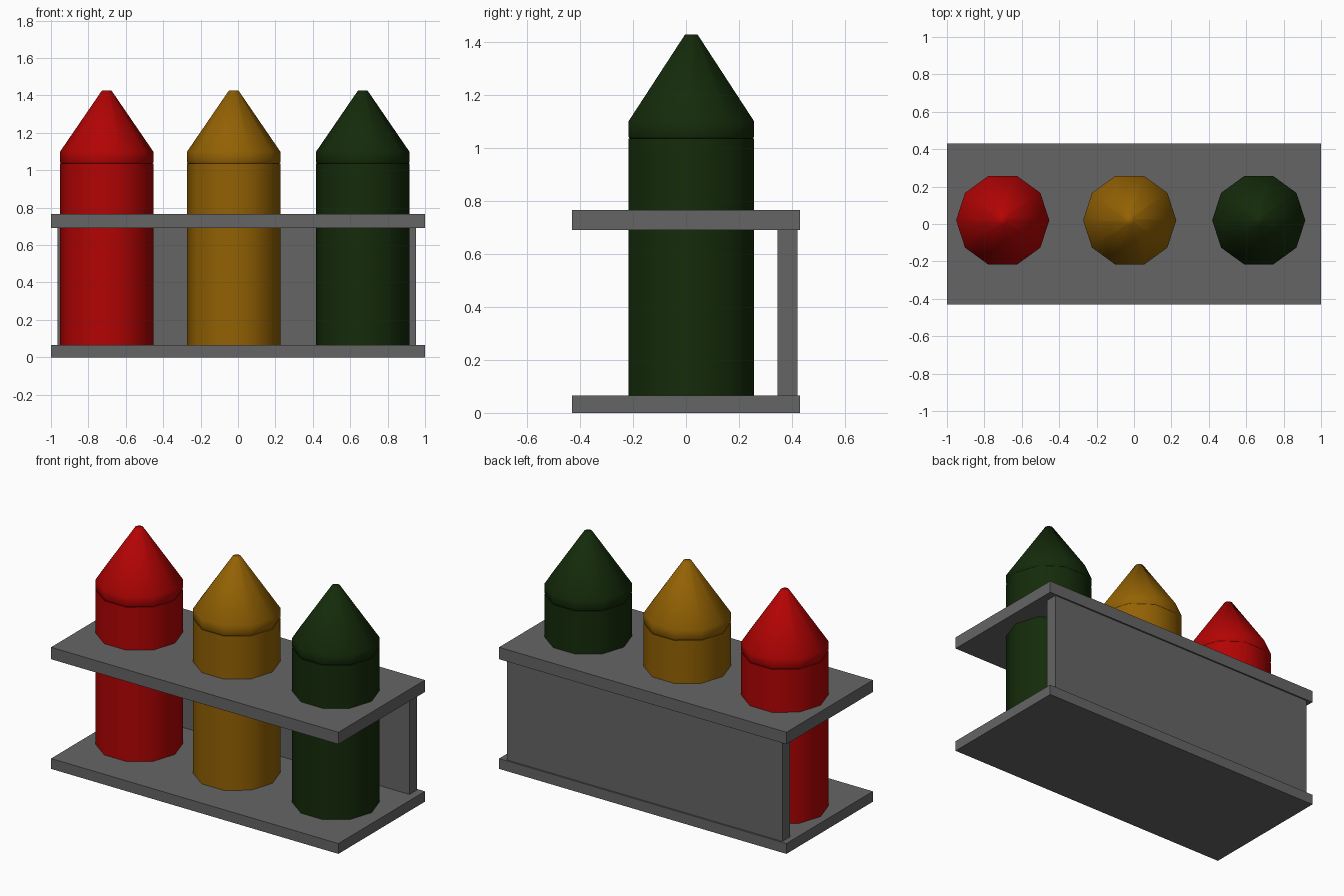
import bpy, math

if "Cube" in bpy.data.objects:
    bpy.data.objects.remove(bpy.data.objects["Cube"])

SIDES = 10
RADIUS = 0.249


def make_material(name, rgb):
    mat = bpy.data.materials.new(name)
    mat.diffuse_color = (*rgb, 1)
    mat.use_nodes = True
    mat.node_tree.nodes["Principled BSDF"].inputs["Base Color"].default_value = mat.diffuse_color
    return mat


def board(name, x0, x1, y0, y1, z0, z1, material):
    bpy.ops.mesh.primitive_cube_add(size=1, location=((x0 + x1) / 2, (y0 + y1) / 2, (z0 + z1) / 2))
    obj = bpy.context.object
    obj.name = name
    obj.scale = (x1 - x0, y1 - y0, z1 - z0)
    bpy.ops.object.transform_apply(location=False, rotation=False, scale=True)
    obj.data.materials.append(material)
    return obj


def lathe(name, profile, location, material, smooth_angle):
    """Closed ten-sided solid from (radius, height) rings."""
    verts = [(r * math.cos(math.tau * i / SIDES), r * math.sin(math.tau * i / SIDES), z)
             for r, z in profile for i in range(SIDES)]
    faces = [tuple(reversed(range(SIDES)))]
    for k in range(len(profile) - 1):
        a, b = k * SIDES, (k + 1) * SIDES
        for i in range(SIDES):
            j = (i + 1) % SIDES
            faces.append((a + i, a + j, b + j, b + i))
    last = (len(profile) - 1) * SIDES
    faces.append(tuple(range(last, last + SIDES)))
    mesh = bpy.data.meshes.new(name)
    mesh.from_pydata(verts, [], faces)
    mesh.materials.append(material)
    obj = bpy.data.objects.new(name, mesh)
    obj.location = location
    bpy.context.collection.objects.link(obj)
    bpy.ops.object.select_all(action='DESELECT')
    obj.select_set(True)
    bpy.context.view_layer.objects.active = obj
    bpy.ops.object.shade_smooth_by_angle(angle=math.radians(smooth_angle))
    return obj


# Rack: base, upper shelf and back panel
grey = make_material("dark_grey", (0.13, 0.13, 0.13))
board("rack_base", -1, 1, -0.43, 0.43, 0, 0.065, grey)
board("rack_shelf", -1, 1, -0.43, 0.43, 0.69, 0.765, grey)
board("rack_back", -0.965, 0.952, 0.345, 0.42, 0.065, 0.69, grey)

# Three bottles, each with a straight body and a conical cap
bottles = [("red", -0.702, (0.45, 0.001, 0.001)),
           ("yellow", -0.023, (0.29, 0.12, 0.001)),
           ("green", 0.667, (0.007, 0.024, 0.003))]
for colour, x, rgb in bottles:
    mat = make_material(colour + "_plastic", rgb)
    place = (x, 0.02, 0)
    lathe(colour + "_bottle_body", [(RADIUS, 0.06), (RADIUS, 1.035)], place, mat, 40)
    lathe(colour + "_bottle_cap",
          [(RADIUS - 0.005, 1.034), (RADIUS, 1.042), (RADIUS, 1.1), (0.025, 1.427)], place, mat, 62)
